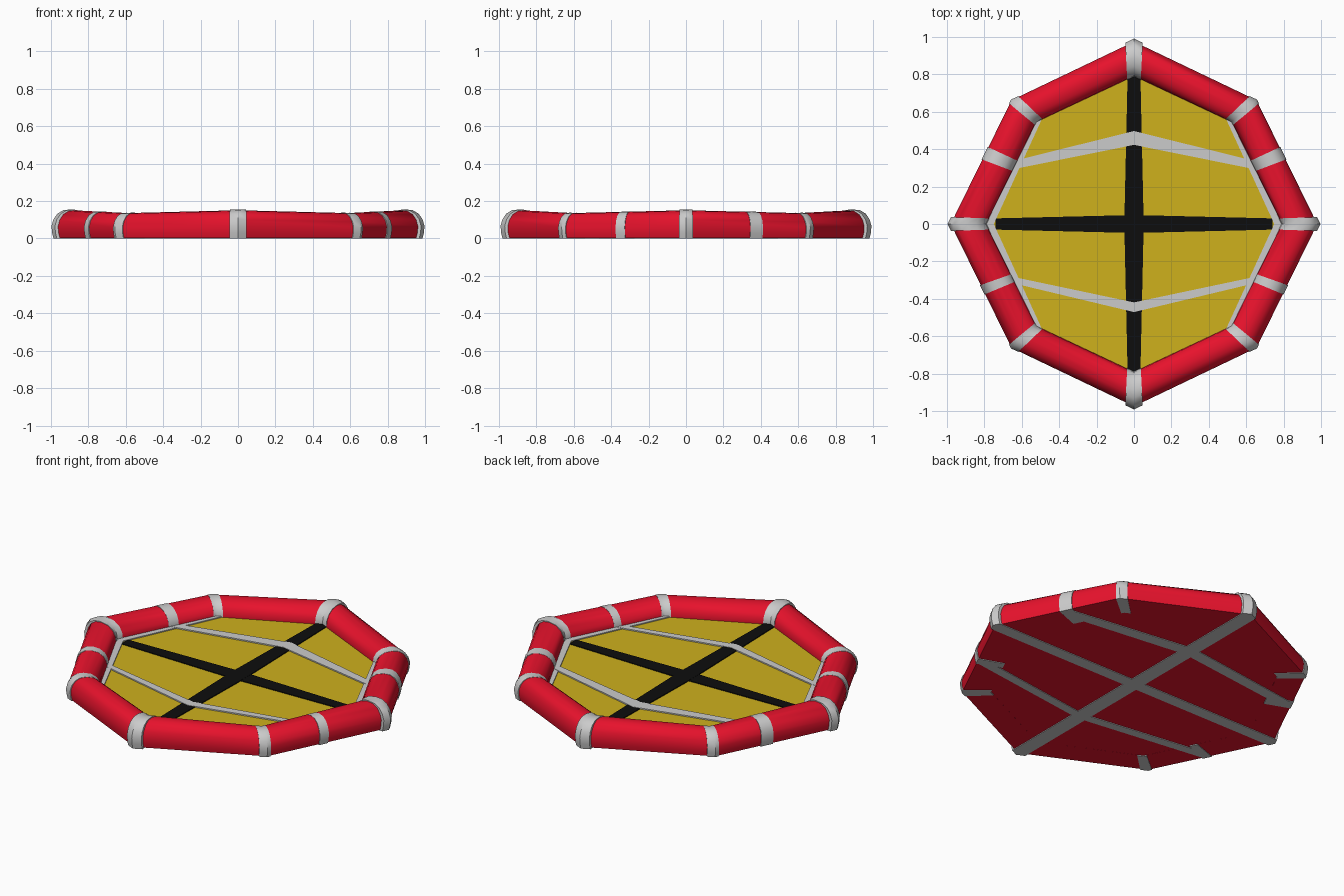
import bpy, bmesh, math
from mathutils import Vector

if "Cube" in bpy.data.objects:
    bpy.data.objects.remove(bpy.data.objects["Cube"])

def material(name, rgb):
    m = bpy.data.materials.new(name)
    m.diffuse_color = (*rgb, 1)
    m.use_nodes = True
    m.node_tree.nodes["Principled BSDF"].inputs["Base Color"].default_value = m.diffuse_color
    return m

RED = material("red", (0.8, 0.006, 0.025))
YELLOW = material("yellow", (0.62, 0.44, 0.012))
BLACK = material("black", (0.004, 0.004, 0.004))

# Octagon stations: inner xy, outer xy, height factor
CARD = [(0.79, 0, 0.98, 0, 1), (0, 0.79, 0, 0.975, 1),
        (-0.79, 0, -0.98, 0, 1), (0, -0.79, 0, -0.975, 1)]
CORN = [(sx * 0.52, sy * 0.545, sx * 0.655, sy * 0.662, 0.9)
        for sx, sy in ((1, 1), (-1, 1), (-1, -1), (1, -1))]
RING = [s for pair in zip(CARD, CORN) for s in pair]

# Tube section: (0 = inner .. 1 = outer, z)
SECTION = [(0.1, 0.004), (0.0, 0.05), (0.03, 0.09), (0.12, 0.12), (0.28, 0.142),
           (0.5, 0.151), (0.7, 0.147), (0.85, 0.129), (0.95, 0.1), (1.0, 0.065),
           (0.985, 0.03), (0.95, 0.004)]

def finish(name, bm, mat, smooth=False):
    bmesh.ops.recalc_face_normals(bm, faces=bm.faces)
    me = bpy.data.meshes.new(name)
    bm.to_mesh(me)
    bm.free()
    ob = bpy.data.objects.new(name, me)
    bpy.context.collection.objects.link(ob)
    if mat:
        me.materials.append(mat)
    if smooth:
        bpy.ops.object.select_all(action='DESELECT')
        ob.select_set(True)
        bpy.context.view_layer.objects.active = ob
        bpy.ops.object.shade_smooth_by_angle(angle=math.radians(35))
    return ob

def station(pos):
    """Interpolated station at a position 0..8 round the ring."""
    i = math.floor(pos)
    a, b = RING[i % 8], RING[(i + 1) % 8]
    t = pos - i
    return [p + (q - p) * t for p, q in zip(a, b)]

def loft(name, positions, mat, closed=False, grow=0.0, lift=1.0):
    bm = bmesh.new()
    rings = []
    for pos in positions:
        ix, iy, ox, oy, h = station(pos)
        a, b = Vector((ix, iy, 0)), Vector((ox, oy, 0))
        ring = []
        for u, z in SECTION:
            p = a.lerp(b, u * (1 + grow * 1.2) - grow * 0.2)
            p.z = max(0, z * h * lift) if z > 0.01 or not grow else 0
            ring.append(bm.verts.new(p))
        rings.append(ring)
    n = len(SECTION)
    pairs = list(zip(rings, rings[1:] + rings[:1]))
    for r, s in pairs if closed else pairs[:-1]:
        for j in range(n):
            k = (j + 1) % n
            bm.faces.new((r[j], r[k], s[k], s[j]))
    if not closed:
        bm.faces.new(rings[0])
        bm.faces.new(rings[-1])
    return finish(name, bm, mat, True)

def slab(name, points, z0, z1, mat):
    bm = bmesh.new()
    f = bm.faces.new([bm.verts.new((x, y, z0)) for x, y in points])
    ext = bmesh.ops.extrude_face_region(bm, geom=[f])["geom"]
    bmesh.ops.translate(bm, vec=(0, 0, z1 - z0),
                        verts=[v for v in ext if isinstance(v, bmesh.types.BMVert)])
    return finish(name, bm, mat)

def strip(name, path, z0, z1, mat, axis):
    """Flat strap through (x, y, half width) points, widened along one axis."""
    dx, dy = axis
    side = [(x + dx * w, y + dy * w) for x, y, w in path]
    side += [(x - dx * w, y - dy * w) for x, y, w in reversed(path)]
    return slab(name, side, z0, z1, mat)

# Inflated tube
loft("ring_tube", range(8), RED, closed=True)

# Floor and underside
mid = [((a + c) / 2, (b + d) / 2) for a, b, c, d, h in RING]
slab("floor_top", [(x * 0.95, y * 0.95) for x, y in mid], 0.03, 0.055, YELLOW)
slab("underside", [(x * 1.03, y * 1.03) for x, y in mid], 0.004, 0.03, RED)

# Bands round the tube: cardinal points, corners, and side segments
for i in range(0, 8, 2):
    w = 0.055 if i in (0, 4) else 0.07
    loft(f"main_band_{i // 2}", (i - w, i, i + w), None, grow=0.09, lift=1.03)
for i in range(1, 8, 2):
    long_side = 1 if i in (1, 5) else -1
    ends = sorted((i + 0.06 * long_side, i - 0.03 * long_side))
    loft(f"corner_band_{i // 2}", (ends[0], i, ends[1]), None, grow=0.025, lift=1.01)
for k, (c, w) in enumerate(((0.57, 0.05), (3.43, 0.05), (4.53, 0.037), (7.47, 0.037))):
    loft(f"side_band_{k}", (c - w, c + w), None, grow=0.025, lift=1.01)

# Cross on the floor
strip("floor_cross_long", [(0, -0.8, 0.034), (0, 0, 0.052), (0, 0.8, 0.034)],
      0.05, 0.060, BLACK, (1, 0))
strip("floor_cross_wide", [(-0.74, 0, 0.03), (0, 0, 0.048), (0.74, 0, 0.03)],
      0.05, 0.0595, BLACK, (0, 1))

# Chevron straps on the floor and underneath
for name, ye, yc, we, wc, yo in (("back", 0.315, 0.46, 0.022, 0.037, 0.36),
                                 ("front", -0.3, -0.445, 0.017, 0.026, -0.34)):
    strip(f"floor_strap_{name}", [(-0.645, ye, we), (0, yc, wc), (0.645, ye, we)],
          0.05, 0.062, None, (0, 1))
    strip(f"under_strap_{name}", [(-0.77, yo, we + 0.01), (0, yc, wc), (0.77, yo, we + 0.01)],
          0.0, 0.006, None, (0, 1))

# Straight straps underneath
strip("under_strap_long", [(0, -0.95, 0.045), (0, 0.95, 0.045)], 0.0, 0.006, None, (1, 0))
strip("under_strap_wide", [(-0.95, 0, 0.036), (0.95, 0, 0.036)], 0.0, 0.0055, None, (0, 1))

# Seam tape along the inside of the left and right segments
for s, side in ((1, "right"), (-1, "left")):
    pts = [(0.495, -0.555), (0.75, 0), (0.495, 0.555),
           (0.55, 0.555), (0.81, 0), (0.55, -0.555)]
    slab(f"seam_tape_{side}", [(s * x, y) for x, y in pts], 0.05, 0.061, None)
